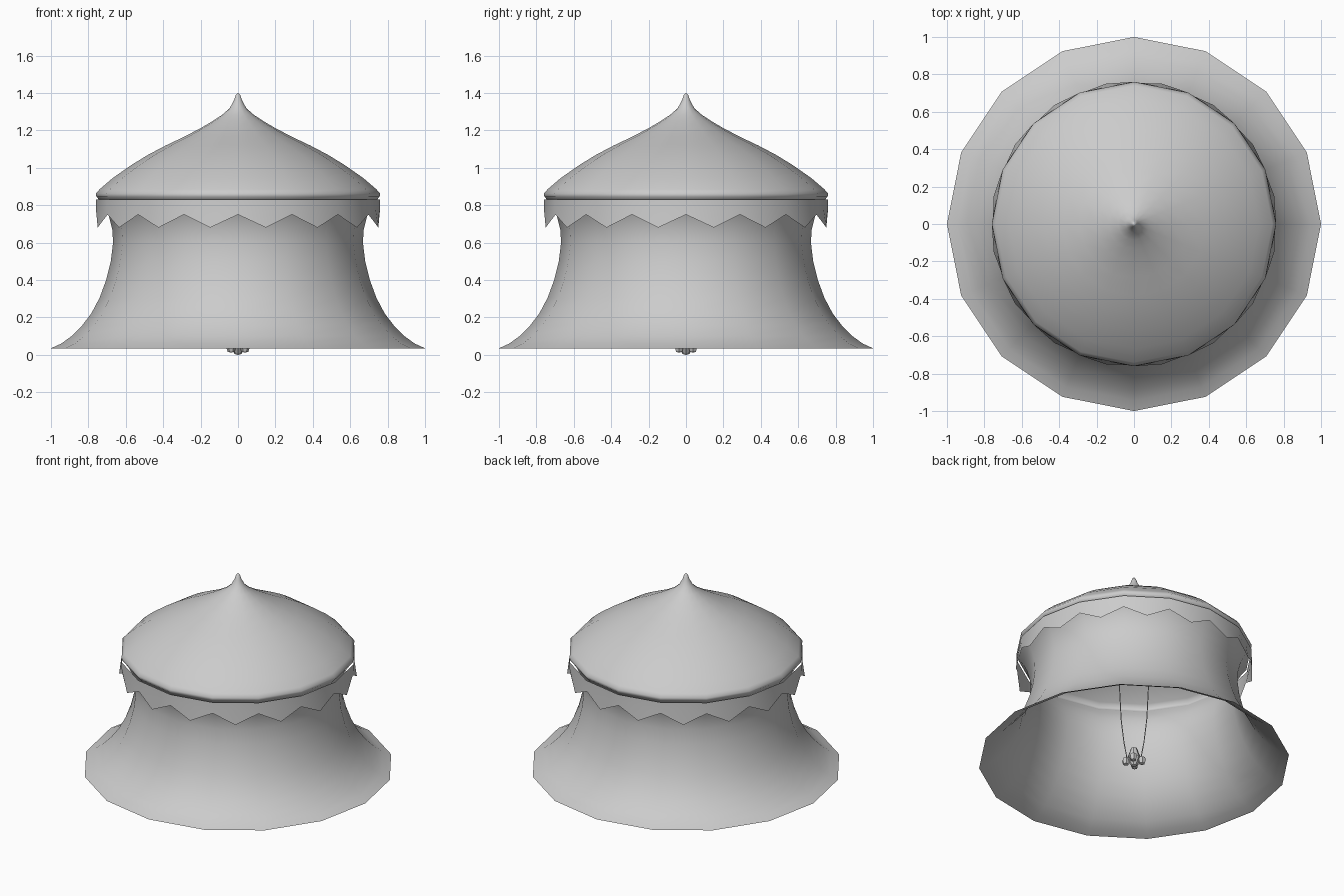
import bpy, bmesh, math
from mathutils import Vector

if "Cube" in bpy.data.objects:
    bpy.data.objects.remove(bpy.data.objects["Cube"])

SIDES = 16


def make_object(name, bm, smooth=True):
    bmesh.ops.remove_doubles(bm, verts=bm.verts, dist=0.0005)
    bmesh.ops.recalc_face_normals(bm, faces=bm.faces)
    mesh = bpy.data.meshes.new(name)
    bm.to_mesh(mesh)
    bm.free()
    for p in mesh.polygons:
        p.use_smooth = smooth
    ob = bpy.data.objects.new(name, mesh)
    bpy.context.collection.objects.link(ob)
    return ob


def ring(bm, r, z, sides, centre=(0, 0)):
    return [bm.verts.new((centre[0] + r * math.cos(2 * math.pi * i / sides),
                          centre[1] + r * math.sin(2 * math.pi * i / sides), z))
            for i in range(sides)]


def bridge(bm, a, b):
    n = len(a)
    for i in range(n):
        j = (i + 1) % n
        bm.faces.new((a[i], a[j], b[j], b[i]))


def lathe(bm, profile, sides, centre=(0, 0)):
    rings = [ring(bm, max(r, 0.001), z, sides, centre) for r, z in profile]
    for a, b in zip(rings, rings[1:]):
        bridge(bm, a, b)
    return rings


# Flared tent wall, open at the bottom
bm = bmesh.new()
lathe(bm, [(1.0, 0.035), (0.945, 0.06), (0.89, 0.10), (0.835, 0.155), (0.785, 0.22),
           (0.74, 0.305), (0.705, 0.40), (0.68, 0.50), (0.668, 0.60), (0.672, 0.67),
           (0.69, 0.74), (0.715, 0.79), (0.745, 0.832)], SIDES)
make_object("tent_wall", bm)

# Peaked roof with a rolled eave
bm = bmesh.new()
rings = lathe(bm, [(0.745, 0.832), (0.757, 0.845), (0.76, 0.862), (0.74, 0.885),
                   (0.67, 0.945), (0.57, 1.015), (0.48, 1.07), (0.385, 1.12),
                   (0.29, 1.165), (0.20, 1.212), (0.135, 1.25), (0.085, 1.283),
                   (0.045, 1.318), (0.022, 1.36), (0.012, 1.39)], SIDES)
tip = bm.verts.new((0, 0, 1.402))
for i in range(SIDES):
    bm.faces.new((rings[-1][i], rings[-1][(i + 1) % SIDES], tip))
make_object("roof", bm)

# Zigzag valance: notches at the corners, points at the middle of each panel
bm = bmesh.new()
rows = [[], [], []]
n = SIDES * 2
for i in range(n):
    a = 2 * math.pi * i / n
    point = i % 2
    flat = 0.76 * (math.cos(math.pi / SIDES) if point else 1)
    levels = [(flat, 0.83), (flat + 0.004 * point, 0.785),
              (0.765, 0.68) if point else (0.755, 0.75)]
    for row, (r, z) in zip(rows, levels):
        row.append(bm.verts.new((r * math.cos(a), r * math.sin(a), z)))
for a, b in zip(rows, rows[1:]):
    bridge(bm, a, b)
make_object("valance", bm)

# Hanging lamp: central body with small cups around it
bm = bmesh.new()
lathe(bm, [(0, 0.0), (0.018, 0.004), (0.035, 0.03), (0.045, 0.06),
           (0.03, 0.10), (0.02, 0.13), (0, 0.14)], 8)
for k in range(4):
    a = math.pi / 4 + k * math.pi / 2
    c = (0.052 * math.cos(a), 0.052 * math.sin(a))
    lathe(bm, [(0, 0.012), (0.018, 0.016), (0.026, 0.04), (0.02, 0.06), (0, 0.065)], 6, c)
make_object("hanging_lamp", bm, smooth=False)

# Thin cords that hold the lamp from the roof
for side, name in ((1, "cord_right"), (-1, "cord_left")):
    d = Vector((-1, 1, 0)).normalized() * side
    curve = bpy.data.curves.new(name, 'CURVE')
    curve.dimensions = '3D'
    curve.bevel_depth = 0.003
    curve.bevel_resolution = 0
    spline = curve.splines.new('POLY')
    pts = [(0.045, 0.06), (0.065, 0.18), (0.083, 0.35), (0.094, 0.6), (0.1, 1.26)]
    spline.points.add(len(pts) - 1)
    for p, (r, z) in zip(spline.points, pts):
        p.co = (d.x * r, d.y * r, z, 1)
    ob = bpy.data.objects.new(name, curve)
    bpy.context.collection.objects.link(ob)
